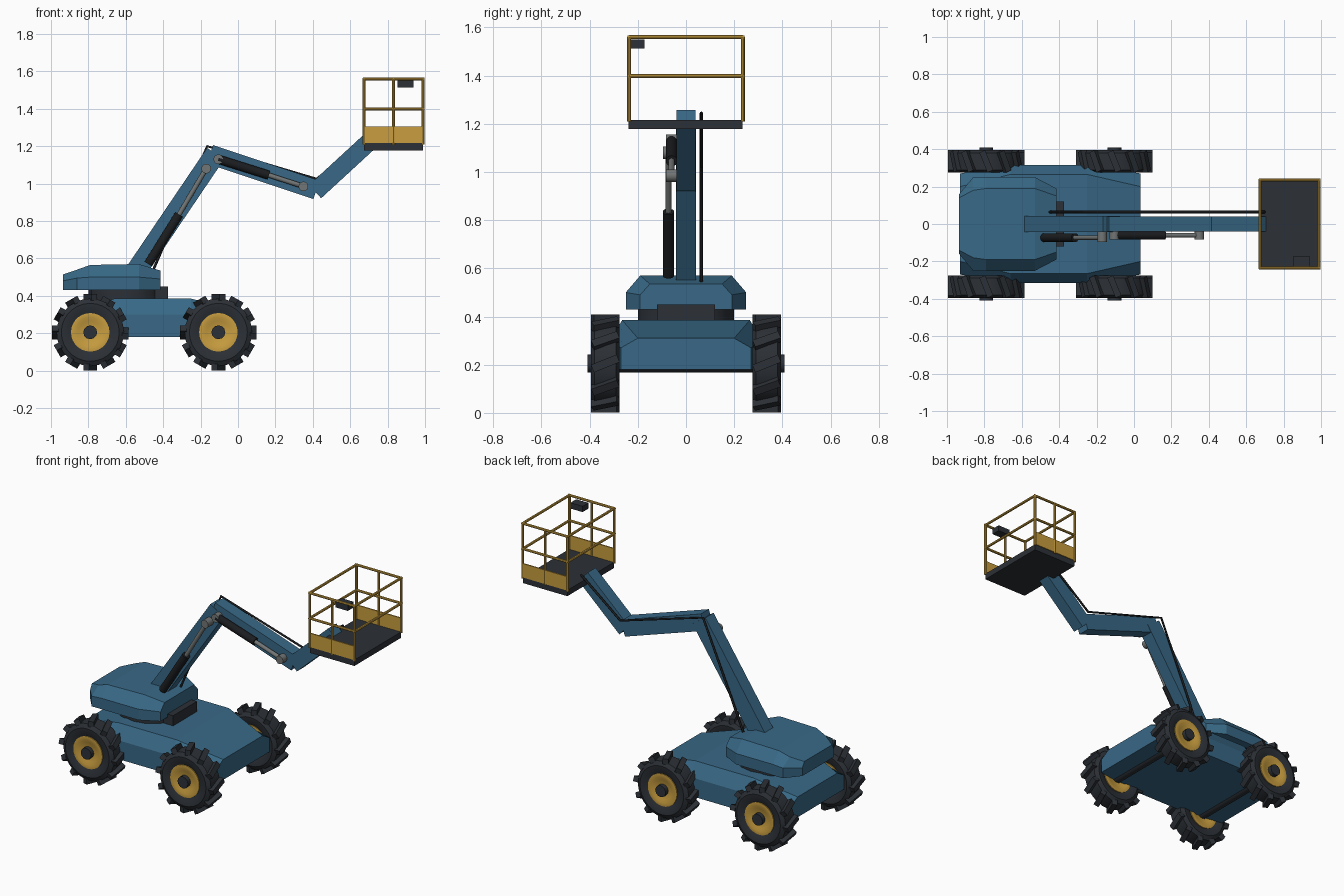
import bpy, bmesh, math
from mathutils import Vector, Matrix

if "Cube" in bpy.data.objects:
    bpy.data.objects.remove(bpy.data.objects["Cube"], do_unlink=True)


def material(name, rgb):
    m = bpy.data.materials.new(name)
    m.use_nodes = True
    m.diffuse_color = (*rgb, 1)
    m.node_tree.nodes["Principled BSDF"].inputs["Base Color"].default_value = (*rgb, 1)
    return m


BLUE = material("blue paint", (0.04, 0.14, 0.24))
RUBBER = material("dark rubber", (0.025, 0.03, 0.037))
BLACK = material("black", (0.011, 0.012, 0.014))
GOLD = material("yellow paint", (0.58, 0.34, 0.05))
STEEL = material("grey steel", (0.17, 0.18, 0.18))


def finish(name, bm, mat, smooth=False):
    bmesh.ops.recalc_face_normals(bm, faces=bm.faces)
    mesh = bpy.data.meshes.new(name)
    bm.to_mesh(mesh)
    bm.free()
    mesh.materials.append(mat)
    ob = bpy.data.objects.new(name, mesh)
    bpy.context.collection.objects.link(ob)
    if smooth:
        bpy.ops.object.select_all(action="DESELECT")
        ob.select_set(True)
        bpy.context.view_layer.objects.active = ob
        bpy.ops.object.shade_smooth_by_angle(angle=math.radians(35))
    return ob


def loft(name, rings, mat, smooth=False):
    """Skin a row of equal rings and cap both ends."""
    bm = bmesh.new()
    loops = [[bm.verts.new(p) for p in ring] for ring in rings]
    n = len(loops[0])
    for a, b in zip(loops, loops[1:]):
        for i in range(n):
            j = (i + 1) % n
            bm.faces.new((a[i], a[j], b[j], b[i]))
    bm.faces.new(loops[0])
    bm.faces.new(loops[-1])
    return finish(name, bm, mat, smooth)


def hull(name, bottom, sections, mat):
    """Body of chamfered sections: x, side y, side z, top y, top z."""
    rings = []
    for x, w, sz, tw, tz in sections:
        half = [(w, bottom), (w, sz), (tw, tz)]
        rings.append([(x, y, z) for y, z in half] + [(x, -y, z) for y, z in reversed(half)])
    return loft(name, rings, mat)


def lathe_y(name, centre, profile, mat, sides=28):
    rings = []
    for y, r in profile:
        rings.append([Vector(centre) + Vector((r * math.cos(math.tau * i / sides), y,
                      r * math.sin(math.tau * i / sides))) for i in range(sides)])
    return loft(name, rings, mat, True)


def box(name, lo, hi, mat):
    bm = bmesh.new()
    bmesh.ops.create_cube(bm, size=1)
    lo, hi = Vector(lo), Vector(hi)
    bm.transform(Matrix.Translation((lo + hi) / 2) @ Matrix.Diagonal((*(hi - lo), 1)))
    return finish(name, bm, mat)


def rod(name, a, b, radius, mat, sides=14):
    a, b = Vector(a), Vector(b)
    bm = bmesh.new()
    bmesh.ops.create_cone(bm, cap_ends=True, segments=sides, radius1=radius,
                          radius2=radius, depth=(b - a).length)
    turn = (b - a).to_track_quat("Z", "Y").to_matrix().to_4x4()
    bm.transform(Matrix.Translation((a + b) / 2) @ turn)
    return finish(name, bm, mat, sides > 8)


def beam(name, a, b, depth, width, mat):
    """Square tube between two (x, z) points, centred on y = 0."""
    a, b = Vector((a[0], 0, a[1])), Vector((b[0], 0, b[1]))
    d = (b - a).normalized()
    side = Vector((0, width / 2, 0))
    up = d.cross(Vector((0, 1, 0))) * depth / 2
    return loft(name, [[p + side + up, p - side + up, p - side - up, p + side - up]
                       for p in (a, b)], mat)


# Chassis, slewing base and turret
hull("chassis", 0.18, [(-0.93, 0.27, 0.27, 0.2, 0.31), (-0.66, 0.315, 0.3, 0.265, 0.385),
                       (-0.25, 0.315, 0.3, 0.265, 0.385), (0.035, 0.27, 0.27, 0.2, 0.31)], BLUE)
rod("slewing_ring", (-0.6, 0, 0.37), (-0.6, 0, 0.44), 0.2, RUBBER, 16)
box("turret_bracket", (-0.6, -0.12, 0.38), (-0.375, 0.12, 0.45), RUBBER)
hull("turret", 0.43, [(-0.935, 0.16, 0.48, 0.14, 0.515), (-0.86, 0.25, 0.495, 0.18, 0.54),
                      (-0.79, 0.25, 0.5, 0.19, 0.565), (-0.53, 0.25, 0.5, 0.19, 0.57),
                      (-0.415, 0.19, 0.49, 0.15, 0.535)], BLUE)

# Wheels with slanted tread bars
TYRE = [(0.04, 0.09), (0.056, 0.115), (0.06, 0.155), (0.045, 0.18)]
RIM = [(0.046, 0.062), (0.056, 0.08), (0.054, 0.103)]


def mirrored(profile):
    return [(-y, r) for y, r in profile] + [(y, r) for y, r in reversed(profile)]


def tread(name, centre, count=12):
    bm = bmesh.new()
    for i in range(count):
        turn = Matrix.Rotation(math.tau * i / count, 4, "Y")
        place = Matrix.Translation((0, 0, 0.187)) @ Matrix.Rotation(math.radians(22), 4, "Z")
        bmesh.ops.create_cube(bm, size=1, matrix=Matrix.Translation(centre) @ turn @ place
                              @ Matrix.Diagonal((0.034, 0.115, 0.034, 1)))
    return finish(name, bm, RUBBER)


for end, x in (("rear", -0.79), ("front", -0.105)):
    rod(end + "_axle", (x, -0.408, 0.205), (x, 0.408, 0.205), 0.037, RUBBER, 12)
    for side, y in (("right", -0.335), ("left", 0.335)):
        c = (x, y, 0.205)
        lathe_y(f"{end}_{side}_tyre", c, mirrored(TYRE), RUBBER)
        lathe_y(f"{end}_{side}_rim", c, mirrored(RIM), GOLD)
        tread(f"{end}_{side}_tread", c)

# Boom sections
beam("lower_boom", (-0.56, 0.51), (-0.12, 1.16), 0.11, 0.084, BLUE)
beam("upper_boom", (-0.15, 1.157), (0.42, 0.967), 0.104, 0.08, BLUE)
beam("jib", (0.412, 0.957), (0.7, 1.222), 0.096, 0.08, BLUE)


# Hydraulic rams
def ram(name, a, mid, b, y, pins):
    a, mid, b = [Vector((p[0], y, p[1])) for p in (a, mid, b)]
    rod(name + "_barrel", a, mid, 0.024, BLACK)
    rod(name + "_piston", mid, b, 0.013, STEEL)
    for i, p in enumerate(pins):
        rod(f"{name}_pin_{i}", (p[0], y - 0.022, p[1]), (p[0], y + 0.035, p[1]), 0.026, STEEL)


ram("lower_ram", (-0.48, 0.57), (-0.315, 0.835), (-0.17, 1.08), -0.073, [(-0.17, 1.08)])
ram("upper_ram", (-0.105, 1.13), (0.165, 1.045), (0.35, 0.985), -0.06,
    [(-0.105, 1.13), (0.35, 0.985)])

# Hose along the boom
curve = bpy.data.curves.new("hose", "CURVE")
curve.dimensions = "3D"
curve.bevel_depth = 0.007
curve.bevel_resolution = 2
path = [(-0.45, 0.545), (-0.36, 0.755), (-0.165, 1.2), (0.42, 1.025), (0.7, 1.245)]
spline = curve.splines.new("POLY")
spline.points.add(len(path) - 1)
for point, (x, z) in zip(spline.points, path):
    point.co = (x, 0.064, z, 1)
curve.materials.append(BLACK)
hose = bpy.data.objects.new("hose", curve)
bpy.context.collection.objects.link(hose)

# Work platform
box("platform_floor", (0.675, -0.238, 1.178), (0.99, 0.235, 1.216), RUBBER)
X0, X1, Y, TOP = 0.673, 0.99, 0.236, 1.56
for side, s in (("right", -1), ("left", 1)):
    y = s * Y
    box(side + "_toe_board", (X0, y - 0.004, 1.216), (X1, y + 0.004, 1.305), GOLD)
    for i, x in enumerate((X0, (X0 + X1) / 2, X1)):
        rod(f"{side}_post_{i}", (x, y, 1.21), (x, y, TOP), 0.008, GOLD, 8)
for level, z in (("top", TOP), ("middle", 1.398)):
    for side, y in (("right", -Y), ("left", Y)):
        rod(f"{level}_{side}_rail", (X0 - 0.006, y, z), (X1 + 0.006, y, z), 0.008, GOLD, 8)
    for end, x in (("inner", X0), ("outer", X1)):
        rod(f"{level}_{end}_rail", (x, -Y, z), (x, Y, z), 0.008, GOLD, 8)
box("control_box", (0.852, -0.23, 1.513), (0.938, -0.172, 1.55), RUBBER)
